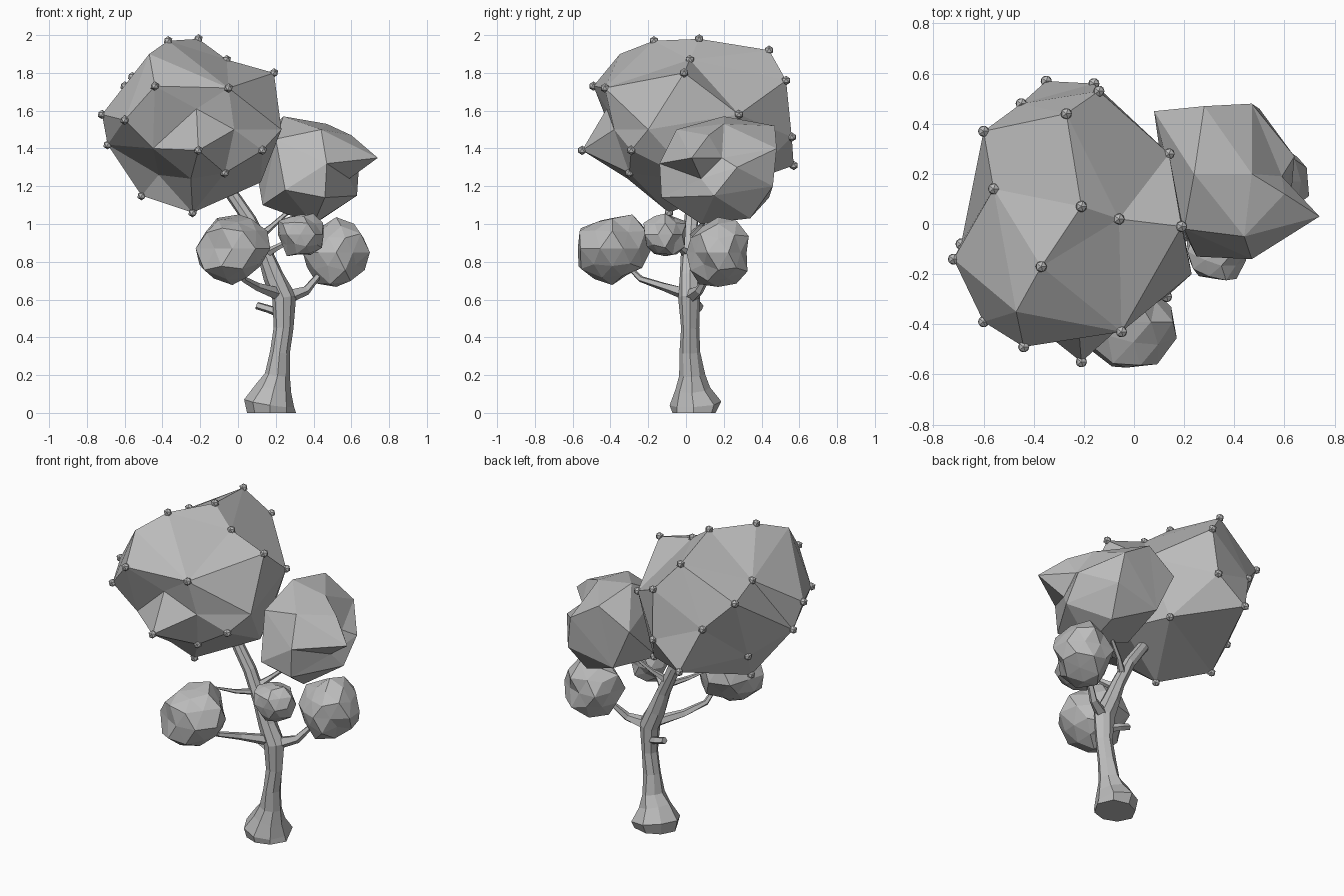
import bpy
import bmesh
import random
from mathutils import Vector

random.seed(4)

default_cube = bpy.data.objects.get("Cube")
if default_cube:
    bpy.data.objects.remove(default_cube, do_unlink=True)

# One plain grey for the whole tree
grey = bpy.data.materials.new("plain grey")
grey.use_nodes = True
grey_value = (0.5, 0.5, 0.5, 1)
grey.diffuse_color = grey_value
grey.node_tree.nodes["Principled BSDF"].inputs["Base Color"].default_value = grey_value


def finish(bm, name):
    """Turn a bmesh into a flat-shaded object."""
    bmesh.ops.recalc_face_normals(bm, faces=bm.faces[:])
    mesh = bpy.data.meshes.new(name)
    bm.to_mesh(mesh)
    bm.free()
    mesh.materials.append(grey)
    obj = bpy.data.objects.new(name, mesh)
    bpy.context.scene.collection.objects.link(obj)
    return obj


def tube(name, path, sides=8, wobble=0.12):
    """Sweep an uneven ring along (x, y, z, radius) points."""
    bm = bmesh.new()
    centres = [Vector(p[:3]) for p in path]
    rings = []
    for i, centre in enumerate(centres):
        before, after = centres[max(i - 1, 0)], centres[min(i + 1, len(path) - 1)]
        along = Vector((0, 0, 1)) if i == 0 and centre.z == 0 else (after - before).normalized()
        turn = Vector((0, 0, 1)).rotation_difference(along)
        result = bmesh.ops.create_circle(bm, segments=sides, radius=path[i][3])
        for v in result["verts"]:
            v.co = centre + turn @ (v.co * random.uniform(1 - wobble, 1 + wobble))
        rings.append(result["verts"])
    for low, high in zip(rings, rings[1:]):
        for k in range(sides):
            n = (k + 1) % sides
            bm.faces.new((low[k], low[n], high[n], high[k]))
    bm.faces.new(rings[0])
    bm.faces.new(rings[-1])
    return finish(bm, name)


def faceted_crown(name, points, centre):
    """Join points around a centre into a closed skin that keeps every spike and dent."""
    bm = bmesh.new()
    middle = Vector(centre)
    true_place = {}
    for p in points:
        v = bm.verts.new((Vector(p) - middle).normalized())
        true_place[v] = Vector(p)
    bmesh.ops.convex_hull(bm, input=bm.verts[:])
    for v, place in true_place.items():
        v.co = place
    return finish(bm, name)


def leaf_clump(name, centre, radius):
    """A knobbly low-poly ball of leaves."""
    bm = bmesh.new()
    bmesh.ops.create_icosphere(bm, subdivisions=2, radius=radius)
    for v in bm.verts:
        v.co = v.co * random.uniform(0.83, 1.16) + Vector(centre)
    return finish(bm, name)


# Trunk with a flared foot, leaning into the large crown
tube("trunk", [
    (.17, .04, 0, .125), (.17, .04, .05, .138), (.19, .03, .13, .09), (.21, .03, .2, .066),
    (.22, .02, .32, .05), (.24, .02, .45, .05), (.24, .02, .61, .062), (.19, .02, .72, .055),
    (.14, .02, .85, .044), (.06, .03, 1.02, .036), (-.06, .04, 1.2, .032), (-.12, .05, 1.32, .025)])

# Branches and twigs
branches = {
    "front_branch": [(.22, .01, .63, .036), (.1, -.12, .67, .024), (.03, -.24, .71, .018), (0, -.36, .83, .01)],
    "left_branch": [(.25, .02, .61, .04), (.36, .07, .65, .025), (.42, .11, .72, .018), (.5, .16, .82, .01)],
    "middle_branch": [(.13, .02, .83, .028), (.2, -.03, .87, .018), (.31, -.1, .93, .01)],
    "upper_branch": [(.1, .02, .92, .026), (.18, .08, .99, .014), (.33, .15, 1.12, .01)],
    "thin_twig": [(.11, .02, .9, .02), (.04, -.08, .92, .013), (-.06, -.2, .97, .004)],
    "cut_stub": [(.22, .04, .53, .024), (.16, .06, .55, .022), (.1, .07, .57, .022)],
}
for name, path in branches.items():
    tube(name, path, sides=5)

# Large crown: a knob sits on each spike, dents lie between
knob_spots = [
    (-.37, -.17, 1.97), (-.21, .07, 1.98), (-.06, .02, 1.87), (.19, -.01, 1.8),
    (-.56, .14, 1.78), (-.6, .37, 1.73), (-.44, -.49, 1.73), (-.05, -.43, 1.72),
    (-.72, -.14, 1.58), (-.6, -.39, 1.55), (-.69, -.08, 1.42), (-.21, -.55, 1.39),
    (.13, -.29, 1.39), (-.07, -.3, 1.27), (-.55, .17, 1.31), (-.51, .08, 1.15),
    (-.24, -.09, 1.06), (0, .32, 1.22), (-.27, .44, 1.92), (-.14, .53, 1.76),
    (.14, .28, 1.58), (-.45, .48, 1.57), (-.35, .57, 1.31), (-.16, .56, 1.46)]
bare_corners = [
    (-.47, -.35, 1.9), (.23, -.2, 1.5), (.12, .05, 1.22), (-.22, -.42, 1.61),
    (-.45, -.36, 1.4), (-.02, -.38, 1.5), (-.25, -.31, 1.24), (-.42, -.03, 1.26)]
faceted_crown("large_crown", knob_spots + bare_corners, (-.24, 0, 1.53))

bm = bmesh.new()
for spot in knob_spots:
    made = bmesh.ops.create_icosphere(bm, subdivisions=1, radius=0.025)
    bmesh.ops.translate(bm, verts=made["verts"], vec=spot)
finish(bm, "crown_knobs")

# Smaller crown with a pointed outer side
faceted_crown("small_crown", [
    (.24, .2, 1.57), (.44, -.05, 1.5), (.47, .2, 1.53), (.28, .47, 1.52), (.6, .12, 1.47),
    (.08, .45, 1.4), (.47, .48, 1.4), (.2, -.02, 1.45), (.64, .27, 1.3), (.47, -.14, 1.32),
    (.25, -.13, 1.18), (.46, -.13, 1.14), (.63, .15, 1.15), (.5, .46, 1.2), (.13, .1, 1.1),
    (.2, .44, 1.14), (.4, .08, 1), (.45, .34, 1.03), (.74, .03, 1.35), (.59, .19, 1.35),
    (.59, .08, 1.24)], (.38, .17, 1.28))

# Leaf clumps on the low branches
leaf_clump("front_clump", (-.03, -.39, .87), .188)
leaf_clump("left_clump", (.52, .17, .85), .172)
leaf_clump("middle_clump", (.33, -.11, .945), .118)
